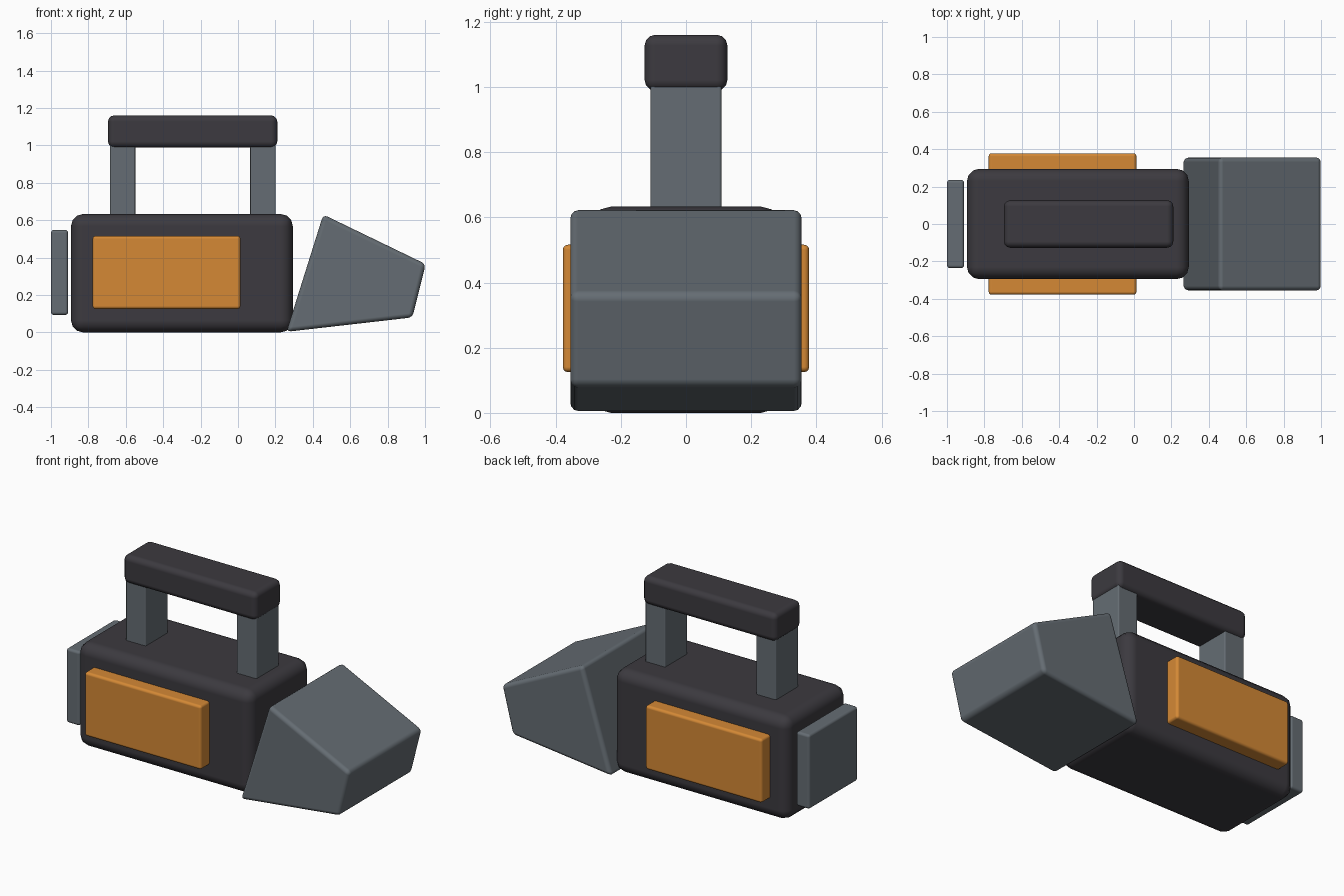
import bpy, math

if "Cube" in bpy.data.objects:
    bpy.data.objects.remove(bpy.data.objects["Cube"])


def material(name, rgb):
    m = bpy.data.materials.new(name)
    m.diffuse_color = (*rgb, 1)
    m.use_nodes = True
    m.node_tree.nodes["Principled BSDF"].inputs["Base Color"].default_value = m.diffuse_color
    return m


DARK = material("charcoal", (0.045, 0.042, 0.050))
GREY = material("slate grey", (0.130, 0.152, 0.172))
ORANGE = material("orange", (0.66, 0.25, 0.036))


def prism(name, profile, y0, y1, mat, bevel, segments=3):
    """Extrude an x-z profile along y, with rounded edges."""
    n = len(profile)
    verts = [(x, y, z) for y in (y0, y1) for x, z in profile]
    faces = [tuple(range(n)), tuple(range(2 * n - 1, n - 1, -1))]
    faces += [(i, i + n, (i + 1) % n + n, (i + 1) % n) for i in range(n)]
    mesh = bpy.data.meshes.new(name)
    mesh.from_pydata(verts, [], faces)
    mesh.materials.append(mat)
    ob = bpy.data.objects.new(name, mesh)
    bpy.context.collection.objects.link(ob)
    mod = ob.modifiers.new("rounded edges", "BEVEL")
    mod.width = bevel
    mod.segments = segments
    mod.limit_method = "NONE"
    mod.harden_normals = True
    for p in mesh.polygons:
        p.use_smooth = True
    return ob


def box(name, x0, x1, y0, y1, z0, z1, mat, bevel, segments=3):
    return prism(name, [(x0, z0), (x1, z0), (x1, z1), (x0, z1)],
                 y0, y1, mat, bevel, segments)


# Main casing
box("body", -0.893, 0.293, -0.295, 0.295, 0, 0.633, DARK, 0.065)

# Carrying handle
for name, x in (("rear_handle_post", -0.617), ("front_handle_post", 0.133)):
    box(name, x - 0.068, x + 0.068, -0.109, 0.109, 0.58, 1.03, GREY, 0.008, 2)
box("handle_grip", -0.695, 0.21, -0.127, 0.127, 0.988, 1.16, DARK, 0.033)

# Side panels
for name, s in (("left_panel", -1), ("right_panel", 1)):
    y0, y1 = sorted((s * 0.28, s * 0.378))
    box(name, -0.777, 0.013, y0, y1, 0.125, 0.516, ORANGE, 0.016)

# Rear plate
box("rear_plate", -1.0, -0.908, -0.236, 0.236, 0.093, 0.548, GREY, 0.016)

# Wedge-shaped lamp head
prism("lamp_head", [(0.259, 0.003), (0.932, 0.08), (1.004, 0.365), (0.456, 0.63)],
      -0.355, 0.355, GREY, 0.024)
